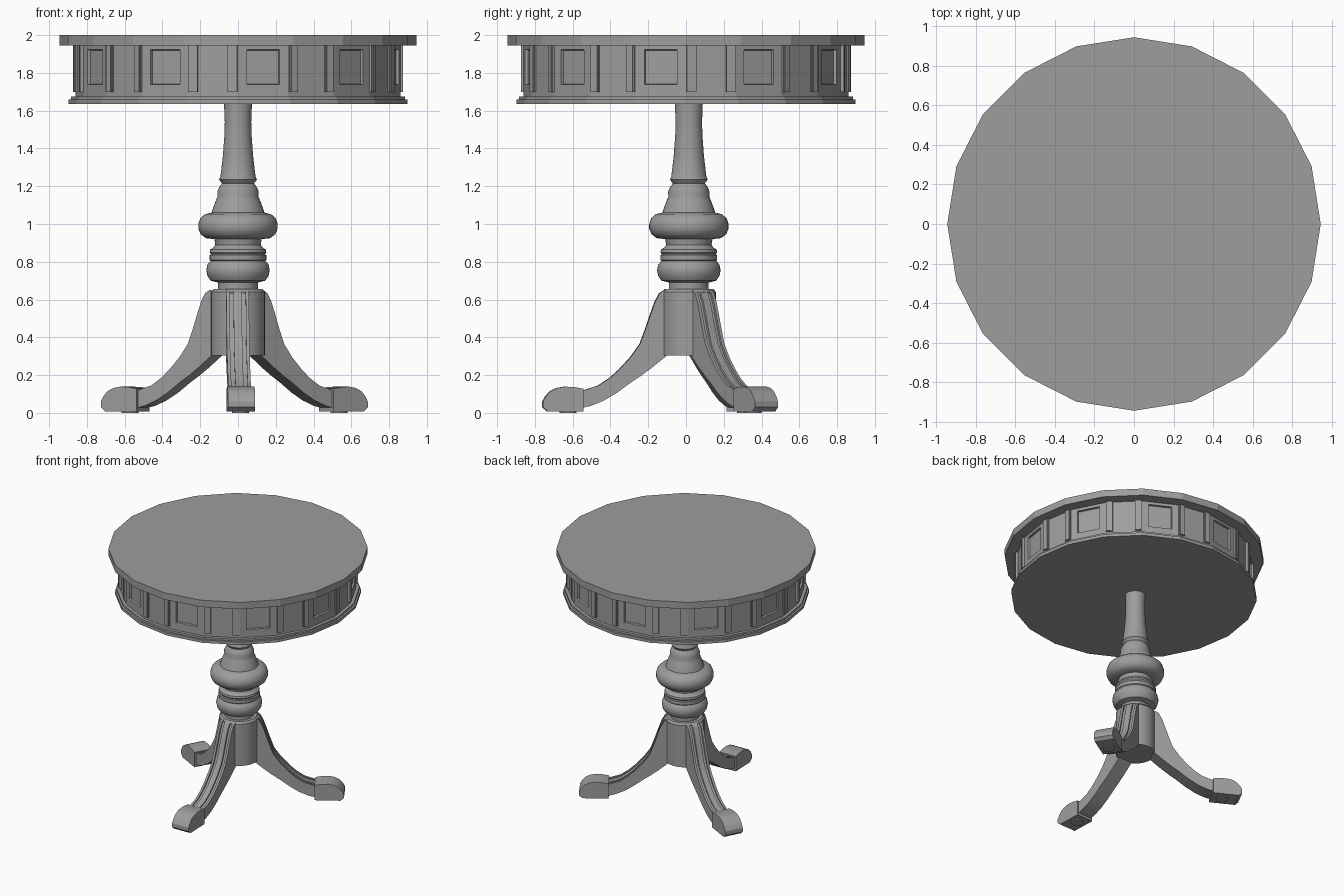
import bpy, bmesh, math
from mathutils import Matrix, Vector

cube = bpy.data.objects.get("Cube")
if cube:
    bpy.data.objects.remove(cube)

GREY = (0.34, 0.34, 0.34, 1)
mat = bpy.data.materials.new("grey")
mat.use_nodes = True
mat.diffuse_color = GREY
bsdf = next(n for n in mat.node_tree.nodes if n.type == 'BSDF_PRINCIPLED')
bsdf.inputs["Base Color"].default_value = GREY
bsdf.inputs["Roughness"].default_value = 0.8

SIDES = 20
STEP = math.tau / SIDES


def finish(bm, name, smooth=None):
    bmesh.ops.recalc_face_normals(bm, faces=bm.faces)
    mesh = bpy.data.meshes.new(name)
    bm.to_mesh(mesh)
    bm.free()
    mesh.materials.append(mat)
    ob = bpy.data.objects.new(name, mesh)
    bpy.context.collection.objects.link(ob)
    if smooth:
        bpy.ops.object.select_all(action='DESELECT')
        ob.select_set(True)
        bpy.context.view_layer.objects.active = ob
        bpy.ops.object.shade_smooth_by_angle(angle=math.radians(smooth))
    return ob


def lathe(bm, profile, sides):
    """Closed solid of revolution from (radius, z) points, bottom to top."""
    rings = [[bm.verts.new((r * math.cos(math.tau * i / sides),
                            r * math.sin(math.tau * i / sides), z))
              for i in range(sides)] for r, z in profile]
    for a, b in zip(rings, rings[1:]):
        for i in range(sides):
            j = (i + 1) % sides
            bm.faces.new((a[i], a[j], b[j], b[i]))
    bm.faces.new(rings[0][::-1])
    bm.faces.new(rings[-1])


def prism(bm, outline, y0, y1):
    """Side outline of (x, z) points, extruded across y."""
    near = [bm.verts.new((x, y0, z)) for x, z in outline]
    far = [bm.verts.new((x, y1, z)) for x, z in outline]
    bm.faces.new(near)
    bm.faces.new(far[::-1])
    n = len(outline)
    for i in range(n):
        j = (i + 1) % n
        bm.faces.new((near[j], near[i], far[i], far[j]))


# Twenty-sided top and stepped base moulding
bm = bmesh.new()
lathe(bm, [(0.945, 1.945), (0.945, 2.0)], SIDES)
finish(bm, "table_top")
bm = bmesh.new()
lathe(bm, [(0.897, 1.635), (0.897, 1.658), (0.885, 1.66), (0.885, 1.675)], SIDES)
finish(bm, "apron_moulding")

# Apron, with a sunken square on every second face
R = 0.86
bm = bmesh.new()
lathe(bm, [(R, 1.67), (R, 1.95)], SIDES)
bmesh.ops.recalc_face_normals(bm, faces=bm.faces)
first = math.radians(-81)
squares = []
for f in bm.faces:
    if abs(f.normal.z) < 0.5:
        turn = (math.atan2(f.normal.y, f.normal.x) - first) / STEP
        if round(turn) % 2 == 0:
            squares.append(f)
bmesh.ops.inset_individual(bm, faces=squares, thickness=0.067)
bmesh.ops.translate(bm, verts=[v for f in squares for v in f.verts], vec=(0, 0, 0.02))
bmesh.ops.inset_individual(bm, faces=squares, thickness=0.004, depth=-0.015)
finish(bm, "apron")

# Pilasters flanking each plain apron face
bm = bmesh.new()
apothem = R * math.cos(STEP / 2)
for k in range(SIDES // 2):
    spin = Matrix.Rotation(first + STEP * (2 * k + 1), 4, 'Z')
    for side in (-1, 1):
        for width, depth, out in ((0.05, 0.02, 0.0), (0.036, 0.02, 0.006)):
            place = Matrix.Translation((apothem + out, side * 0.106, 1.824))
            size = Matrix.Diagonal((depth, width, 0.252, 1))
            bmesh.ops.create_cube(bm, size=1, matrix=spin @ place @ size)
finish(bm, "apron_pilasters")

# Turned post
post = [(0.105, 0.64), (0.105, 0.69), (0.145, 0.70), (0.162, 0.725), (0.168, 0.755),
        (0.162, 0.785), (0.145, 0.805), (0.15, 0.81), (0.15, 0.835), (0.143, 0.84),
        (0.15, 0.85), (0.147, 0.865), (0.13, 0.875), (0.12, 0.89), (0.125, 0.92),
        (0.17, 0.925), (0.197, 0.945), (0.21, 0.975), (0.21, 1.0), (0.2, 1.03),
        (0.175, 1.052), (0.14, 1.06), (0.13, 1.09), (0.115, 1.13), (0.108, 1.145),
        (0.11, 1.17), (0.1, 1.195), (0.085, 1.215), (0.1, 1.235), (0.093, 1.25),
        (0.08, 1.36), (0.072, 1.47), (0.07, 1.54), (0.074, 1.64)]
bm = bmesh.new()
lathe(bm, post, 40)
finish(bm, "post", 35).location.y = 0.015

# Hub that carries the legs
bm = bmesh.new()
lathe(bm, [(0.143, 0.305), (0.143, 0.64), (0.13, 0.655)], 32)
finish(bm, "hub", 35).location.y = 0.015

# Three curved legs with ribbed upper faces and rounded feet
outer = [(0.13, 0.65), (0.155, 0.635), (0.18, 0.59), (0.205, 0.52), (0.232, 0.44),
         (0.26, 0.365), (0.31, 0.295), (0.37, 0.23), (0.42, 0.185), (0.48, 0.145),
         (0.59, 0.11)]
under = [(0.59, 0.022), (0.52, 0.037), (0.45, 0.066), (0.38, 0.108), (0.31, 0.16),
         (0.25, 0.2), (0.2, 0.237), (0.11, 0.31)]
foot = [(0.56, 0.008), (0.75, 0.008), (0.775, 0.03), (0.775, 0.06), (0.76, 0.088),
        (0.735, 0.115), (0.7, 0.132), (0.66, 0.139), (0.61, 0.137), (0.56, 0.128)]
sunk = [(x - 0.012, z - 0.006) for x, z in outer] + under
raised = outer + [(x - 0.03, z - 0.02) for x, z in reversed(outer)]
for name, angle in (("front_leg", -88), ("left_leg", 32), ("right_leg", 152)):
    bm = bmesh.new()
    prism(bm, sunk, -0.06, 0.06)
    for lo, hi in ((-0.06, -0.043), (-0.022, 0.022), (0.043, 0.06)):
        prism(bm, raised, lo, hi)
    leg = finish(bm, name, 25)
    bm = bmesh.new()
    prism(bm, foot, -0.072, 0.072)
    toe = finish(bm, name.replace("leg", "foot"), 25)
    for ob in (leg, toe):
        ob.location = (-0.008, 0.015, 0)
        ob.rotation_euler.z = math.radians(angle)
    # Small glide under the foot
    bm = bmesh.new()
    lathe(bm, [(0.045, 0.0), (0.045, 0.012)], 16)
    pad = finish(bm, name.replace("leg", "glide"))
    reach = Matrix.Rotation(math.radians(angle), 3, 'Z') @ Vector((0.64, 0, 0))
    pad.location = Vector((-0.008, 0.015, 0)) + reach
